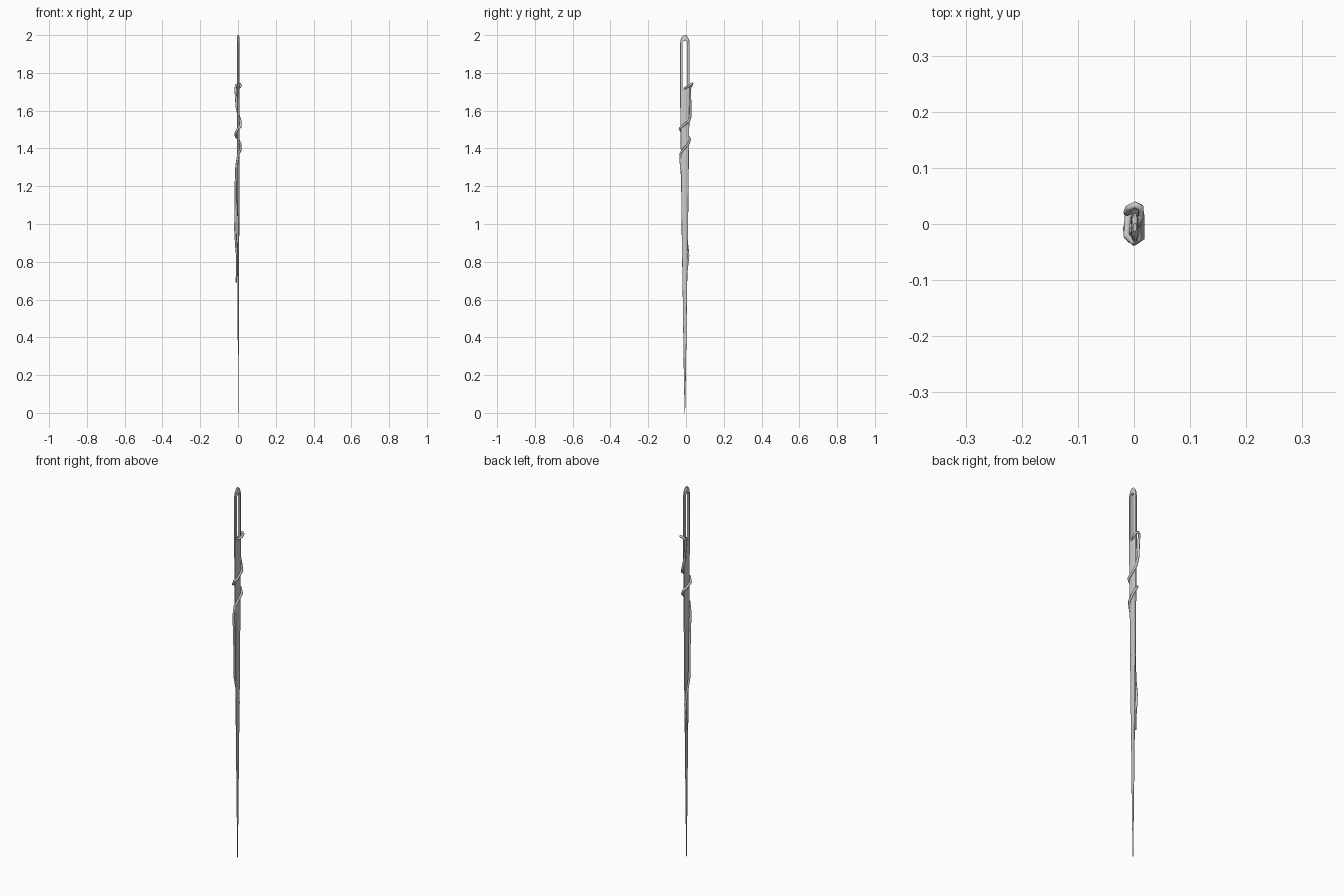
import bpy, bmesh, math

if "Cube" in bpy.data.objects:
    bpy.data.objects.remove(bpy.data.objects["Cube"])

CX, CY = 0.0015, -0.006  # needle axis offset

# Needle: lofted rounded-rectangle sections (z, half thickness x, half width y)
sections = [(0.0, 0.0012, 0.0015), (0.25, 0.0022, 0.0062), (0.6, 0.0038, 0.011),
            (0.9, 0.005, 0.016), (1.2, 0.006, 0.0195), (1.5, 0.0065, 0.023),
            (1.7, 0.007, 0.0255), (1.955, 0.007, 0.0255), (1.975, 0.0065, 0.0225),
            (1.99, 0.0055, 0.016), (2.0, 0.003, 0.007)]
SIDES = 16


def power(v, e=0.7):
    return math.copysign(abs(v) ** e, v)


bm = bmesh.new()
rings = []
for z, hx, hy in sections:
    ring = []
    for i in range(SIDES):
        a = 2 * math.pi * i / SIDES
        ring.append(bm.verts.new((CX + hx * power(math.cos(a)), CY + hy * power(math.sin(a)), z)))
    rings.append(ring)
for lo, hi in zip(rings, rings[1:]):
    for i in range(SIDES):
        j = (i + 1) % SIDES
        bm.faces.new((lo[i], lo[j], hi[j], hi[i]))
bm.faces.new(rings[0][::-1])
bm.faces.new(rings[-1])
mesh = bpy.data.meshes.new("needle")
bm.to_mesh(mesh)
bm.free()
needle = bpy.data.objects.new("needle", mesh)
bpy.context.collection.objects.link(needle)

# Eye cutter: stadium-shaped slot through the head
R, Z0, Z1 = 0.0125, 1.726, 1.957
outline = [(R * math.cos(math.pi * k / 8), Z1 + R * math.sin(math.pi * k / 8)) for k in range(9)]
outline += [(-R * math.cos(math.pi * k / 8), Z0 - R * math.sin(math.pi * k / 8)) for k in range(9)]
bm = bmesh.new()
face = bm.faces.new([bm.verts.new((-0.05, CY + y, z)) for y, z in outline])
ext = bmesh.ops.extrude_face_region(bm, geom=[face])
bmesh.ops.translate(bm, vec=(0.1, 0, 0),
                    verts=[v for v in ext["geom"] if isinstance(v, bmesh.types.BMVert)])
bmesh.ops.recalc_face_normals(bm, faces=bm.faces)
mesh = bpy.data.meshes.new("eye_cutter")
bm.to_mesh(mesh)
bm.free()
cutter = bpy.data.objects.new("eye_cutter", mesh)
bpy.context.collection.objects.link(cutter)

bpy.context.view_layer.objects.active = needle
needle.select_set(True)
mod = needle.modifiers.new("eye", 'BOOLEAN')
mod.operation = 'DIFFERENCE'
mod.solver = 'EXACT'
mod.object = cutter
bpy.ops.object.modifier_apply(modifier=mod.name)
bpy.data.objects.remove(cutter)
bpy.ops.object.shade_smooth_by_angle(angle=math.radians(40))

# Thread: out of the eye, over the edge, two turns round the shaft, then down the left
path = [(-0.006, -0.006, 1.720), (0.006, 0.0, 1.722), (0.013, 0.014, 1.730),
        (0.012, 0.029, 1.741), (0.002, 0.034, 1.744),
        (-0.010, 0.028, 1.735), (-0.013, 0.020, 1.715), (-0.007, 0.023, 1.62),
        (0.004, 0.023, 1.57), (0.013, 0.016, 1.545), (0.013, -0.024, 1.515),
        (0.0, -0.033, 1.505), (-0.013, -0.022, 1.48), (-0.011, 0.012, 1.462),
        (0.0, 0.021, 1.45), (0.013, 0.014, 1.425), (0.012, -0.02, 1.39),
        (0.002, -0.030, 1.37), (-0.008, -0.027, 1.31), (-0.012, -0.015, 1.2),
        (-0.014, -0.008, 0.97), (-0.009, 0.008, 0.88), (-0.004, 0.012, 0.83),
        (-0.006, 0.005, 0.75), (-0.010, 0.001, 0.69)]
curve = bpy.data.curves.new("thread", 'CURVE')
curve.dimensions = '3D'
curve.bevel_depth = 0.0062
curve.bevel_resolution = 1
curve.use_fill_caps = True
spline = curve.splines.new('POLY')
spline.points.add(len(path) - 1)
for n, (p, co) in enumerate(zip(spline.points, path)):
    p.co = (*co, 1)
    p.radius = 0.6 if n >= len(path) - 2 else 1.0
spline.use_smooth = True
thread = bpy.data.objects.new("thread", curve)
bpy.context.collection.objects.link(thread)
